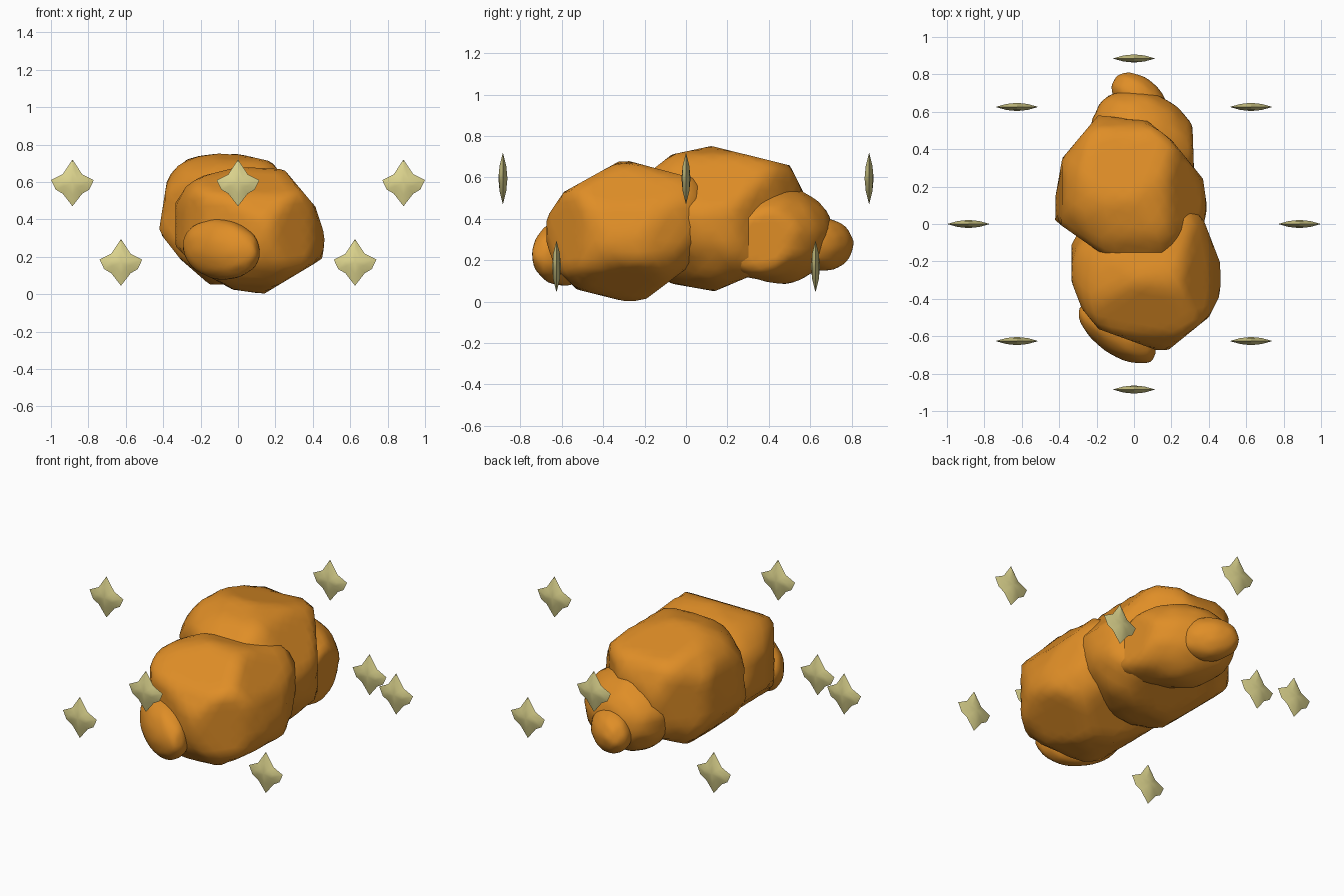
import bpy
import bmesh
import math
from mathutils import Vector, Matrix, noise

cube = bpy.data.objects.get("Cube")
if cube:
    bpy.data.objects.remove(cube, do_unlink=True)


def make_material(name, rgb):
    mat = bpy.data.materials.new(name)
    mat.use_nodes = True
    mat.diffuse_color = (*rgb, 1)
    bsdf = mat.node_tree.nodes["Principled BSDF"]
    bsdf.inputs["Base Color"].default_value = (*rgb, 1)
    bsdf.inputs["Roughness"].default_value = 0.8
    return mat


orange = make_material("golden_orange", (0.74, 0.27, 0.02))
pale_gold = make_material("pale_gold", (0.72, 0.66, 0.27))


def finish(bm, name, mat):
    bmesh.ops.recalc_face_normals(bm, faces=bm.faces)
    for face in bm.faces:
        face.smooth = True
    mesh = bpy.data.meshes.new(name)
    bm.to_mesh(mesh)
    bm.free()
    mesh.materials.append(mat)
    obj = bpy.data.objects.new(name, mesh)
    bpy.context.collection.objects.link(obj)
    return obj


def facet_planes(facets):
    """Turn (angle, distance) pairs given per axis pair into 3D planes."""
    planes = []
    for axes, pairs in facets.items():
        for angle, distance in pairs:
            normal = Vector((0, 0, 0))
            normal["xyz".index(axes[0])] = math.cos(math.radians(angle))
            normal["xyz".index(axes[1])] = math.sin(math.radians(angle))
            planes.append((normal, distance))
    return planes


def lump(name, centre, radii, turn=0, tilt=0, bulges=(), facets={}, rough=0.05, seed=0):
    """Uneven nugget: an ellipsoid with broad bulges, flattened by facets."""
    bm = bmesh.new()
    bmesh.ops.create_icosphere(bm, subdivisions=4, radius=1)
    spin = Matrix.Rotation(math.radians(turn), 3, "Z") @ Matrix.Rotation(math.radians(tilt), 3, "Y")
    planes = facet_planes(facets)
    for v in bm.verts:
        d = v.co.normalized()
        r = 1.0 + rough * noise.noise(d * 2.8 + Vector((seed, seed, seed)))
        for direction, amount in bulges:
            r += amount * max(0, d.dot(Vector(direction).normalized())) ** 6
        p = Vector([a * b * r for a, b in zip(d, radii)])
        for normal, distance in planes:
            reach = normal.dot(p)
            if reach > distance:
                p *= distance / reach
        v.co = spin @ p + Vector(centre)
        v.co.z = max(v.co.z, 0)
    return finish(bm, name, orange)


# Lumpy body, front to back
lump("front_nub", (-0.09, -0.58, 0.24), (0.24, 0.115, 0.16), turn=-35, tilt=8, rough=0.03, seed=4.3)
lump("front_lump", (0.06, -0.3, 0.34), (0.43, 0.41, 0.365), seed=2.7,
     bulges=[((0.7, 0.8, 0.78), 0.22), ((-0.5, 0.7, -0.5), 0.1)],
     facets={
         "xz": [(87, 0.337), (40, 0.353), (18, 0.376), (-5, 0.405), (-59, 0.331), (-98, 0.325),
                (-119, 0.319), (-135, 0.339), (180, 0.395), (124, 0.386), (104, 0.344)],
         "xy": [(201, 0.371), (219, 0.359), (250, 0.331), (-51, 0.368), (-27, 0.393), (21, 0.407)],
         "yz": [(180, 0.375), (146, 0.347), (119, 0.307), (75, 0.334), (200, 0.372), (225, 0.361),
                (256, 0.328), (-53, 0.326)],
     })
lump("middle_lump", (-0.02, 0.18, 0.40), (0.43, 0.42, 0.38), seed=5.1,
     bulges=[((-0.2, 0.8, 0.7), 0.1), ((0.25, -0.75, 0.6), 0.1), ((-0.9, -0.35, 0), 0.08)],
     facets={
         "xz": [(171, 0.388), (117, 0.416), (89, 0.351), (77, 0.346), (38, 0.347), (218, 0.358),
                (229, 0.35)],
         "xy": [(170, 0.388), (140, 0.389), (83, 0.378), (52, 0.348), (39, 0.341), (8, 0.394),
                (235, 0.365)],
         "yz": [(128, 0.398), (102, 0.356), (76, 0.328), (27, 0.404), (260, 0.352), (-67, 0.306)],
     })
lump("rear_lump", (0.06, 0.45, 0.32), (0.31, 0.24, 0.23), turn=-33, seed=7.4,
     bulges=[((1, -0.1, -0.5), 0.2)], facets={"xy": [(35, 0.255), (-20, 0.335)]})
lump("rear_nub", (0.03, 0.67, 0.275), (0.17, 0.11, 0.125), turn=-40, rough=0.03, seed=9.2)


def sparkle(name, centre):
    """Thin four-pointed star with a raised centre on both faces."""
    bm = bmesh.new()
    half = [(0, 0.125), (0.052, 0.046), (0.114, 0.015), (0.09, -0.036), (0.052, -0.058), (0, -0.125)]
    outline = half + [(-x, z) for x, z in reversed(half[1:-1])]
    c = Vector(centre)
    rim = [bm.verts.new(c + Vector((x, 0, z))) for x, z in outline]
    for side in (-1, 1):
        hub = bm.verts.new(c + Vector((0, side * 0.022, 0)))
        # Inner ring rounds the arms
        ring = [bm.verts.new(c + Vector((x * 0.5, side * 0.016, z * 0.5))) for x, z in outline]
        for i in range(len(rim)):
            j = (i + 1) % len(rim)
            bm.faces.new((rim[i], rim[j], ring[j], ring[i]))
            bm.faces.new((ring[i], ring[j], hub))
    obj = finish(bm, name, pale_gold)
    bpy.ops.object.select_all(action="DESELECT")
    obj.select_set(True)
    bpy.context.view_layer.objects.active = obj
    bpy.ops.object.shade_smooth_by_angle(angle=math.radians(40))


# Ring of sparkles, alternating high and low
for i in range(8):
    angle = i * math.pi / 4
    height = 0.17 if i % 2 else 0.595
    sparkle(f"sparkle_{i + 1}", (0.885 * math.cos(angle), 0.885 * math.sin(angle), height))
